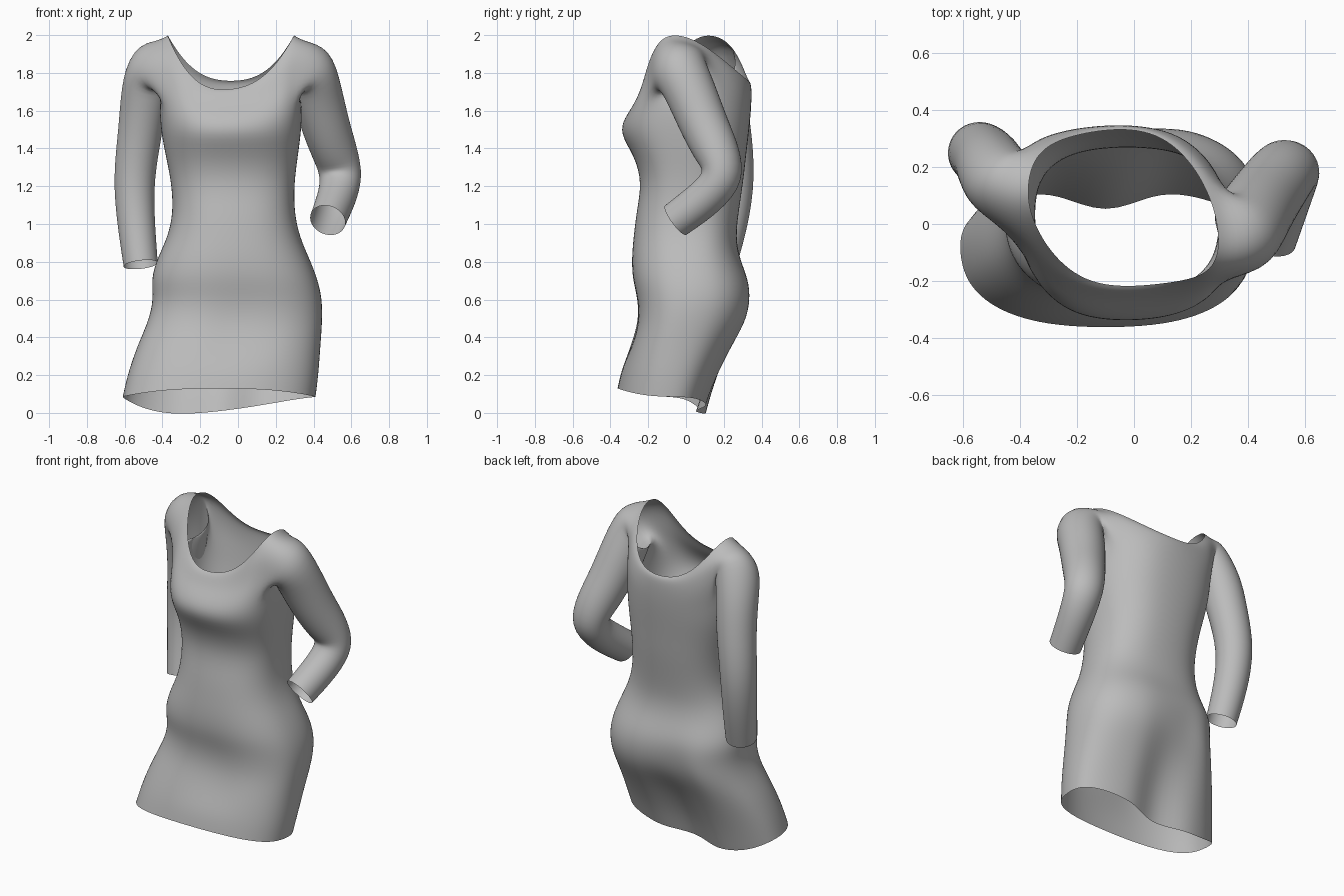
import bpy, bmesh
from math import cos, sin, exp, pi, radians, copysign
from mathutils import Vector

cube = bpy.data.objects.get("Cube")
if cube:
    bpy.data.objects.remove(cube)

COLS = 24

# Body rings, hem to neckline: height at the sides, left and right x, front and back y
RINGS = [
    (.085, -.615, .415, -.365, .125),
    (.2, -.59, .43, -.345, .17),
    (.35, -.54, .44, -.305, .255),
    (.48, -.48, .45, -.265, .335),
    (.6, -.45, .45, -.265, .355),
    (.71, -.465, .425, -.29, .34),
    (.82, -.43, .38, -.29, .285),
    (.93, -.375, .33, -.28, .265),
    (1.06, -.345, .3, -.265, .28),
    (1.22, -.355, .3, -.235, .305),
    (1.36, -.385, .32, -.275, .32),
    (1.51, -.415, .34, -.355, .335),
    (1.66, -.42, .345, -.33, .345),
    (1.81, -.43, .35, -.27, .35),
    (1.975, -.43, .35, -.24, .35),
    (2.005, -.375, .3, -.22, .335),
]
TOP_HOLE = len(RINGS) - 2     # rings bounding the armholes
LOW_HOLE = TOP_HOLE - 2

# Sleeve centre lines, shoulder to cuff
LEFT_SLEEVE = [(.39, -.04, 1.83), (.415, .025, 1.7), (.465, .1, 1.51),
               (.52, .175, 1.36), (.55, .205, 1.25), (.525, .11, 1.14), (.475, -.055, 1.02)]
RIGHT_SLEEVE = [(-.47, .145, 1.84), (-.495, .185, 1.71), (-.515, .23, 1.5),
                (-.555, .26, 1.24), (-.54, .23, 1), (-.515, .175, .785)]


def power(value, exponent):
    return copysign(abs(value) ** exponent, value)


def ramp(value, start, end):
    """Rise from nought at start to one at end."""
    return min(1, max(0, (value - start) / (end - start)))


def body_point(ring, col):
    height, left, right, front, back = ring
    angle = 2 * pi * col / COLS
    roundness = .82 if height < 1.9 else .95
    across, depth = power(cos(angle), roundness), power(sin(angle), roundness)
    behind = depth > 0

    # Boxy oval, with the shoulders turned against the hips
    middle = .025 - .1 * ramp(height, .6, .09)
    twist = -.26 * ramp(height, .8, 2) ** 1.6
    x = (left + right) / 2 + across * (right - left) / 2
    y = middle + depth * (back - middle if behind else middle - front)
    y += twist * (x + .04) * (1 - abs(depth) ** 3)

    # Hollows between the seat halves and between the thighs
    dent = .1 * ramp(height, .8, .3)
    if behind:
        y -= dent * exp(-((x + .1) / .11) ** 2)
    elif height > .3:
        y += .3 * dent * exp(-((x - .02) / .12) ** 2)

    # Neckline dips at front and back; the hem rises in front and sinks behind
    dip = ramp(height, 1.4, 2) ** 1.3
    hem = ramp(height, .4, .09)
    if behind:
        shift = -.25 * dip - (.065 - .12 * x) * hem
    else:
        shift = (.12 * x - .29) * dip + .045 * hem
    return Vector((x, y, height + shift * (1 - abs(across) ** 2.6)))


def bridge(bm, a, b):
    for i in range(len(a)):
        j = (i + 1) % len(a)
        bm.faces.new((a[i], a[j], b[j], b[i]))


def add_sleeve(bm, grid, centre, path, shoulder, cuff):
    # Walk round the armhole, then sweep that loop along the arm
    span = range(centre - 2, centre + 3)
    loop = [grid[LOW_HOLE][c % COLS] for c in span]
    loop.append(grid[LOW_HOLE + 1][(centre + 2) % COLS])
    loop += [grid[TOP_HOLE][c % COLS] for c in reversed(span)]
    loop.append(grid[LOW_HOLE + 1][(centre - 2) % COLS])
    start = sum((v.co for v in loop), Vector()) / len(loop)
    points = [start] + [Vector(p) for p in path]
    last = len(path)
    side = Vector((0, 1 if centre == 0 else -1, 0))
    for i in range(1, last + 1):
        direction = (points[min(i + 1, last)] - points[i - 1]).normalized()
        side = (side - direction * side.dot(direction)).normalized()
        up = direction.cross(side)
        radius = shoulder + (cuff - shoulder) * ramp(i, 1, last)
        ring = []
        for k in range(len(loop)):
            angle = radians(210 + 30 * k)
            offset = side * cos(angle) + up * sin(angle)
            ring.append(bm.verts.new(points[i] + offset * radius))
        bridge(bm, loop, ring)
        loop = ring


bm = bmesh.new()
grid = [[bm.verts.new(body_point(ring, col)) for col in range(COLS)] for ring in RINGS]

# Body panels, leaving the two armholes open
for row in range(len(RINGS) - 1):
    for col in range(COLS):
        after = (col + 1) % COLS
        beside_arm = (col + 2) % (COLS // 2) < 4
        if not (LOW_HOLE <= row < TOP_HOLE and beside_arm):
            low, high = grid[row], grid[row + 1]
            bm.faces.new((low[col], low[after], high[after], high[col]))

add_sleeve(bm, grid, 0, LEFT_SLEEVE, .15, .1)
add_sleeve(bm, grid, COLS // 2, RIGHT_SLEEVE, .14, .095)
bmesh.ops.recalc_face_normals(bm, faces=bm.faces)
for face in bm.faces:
    face.smooth = True

mesh = bpy.data.meshes.new("dress")
bm.to_mesh(mesh)
bm.free()
dress = bpy.data.objects.new("dress", mesh)
bpy.context.collection.objects.link(dress)

# Plain grey cloth
cloth = bpy.data.materials.new("grey cloth")
cloth.use_nodes = True
grey = (.5, .5, .5, 1)
cloth.diffuse_color = grey
cloth.node_tree.nodes["Principled BSDF"].inputs["Base Color"].default_value = grey
mesh.materials.append(cloth)

soften = dress.modifiers.new("soft folds", "SUBSURF")
soften.levels = soften.render_levels = 2
